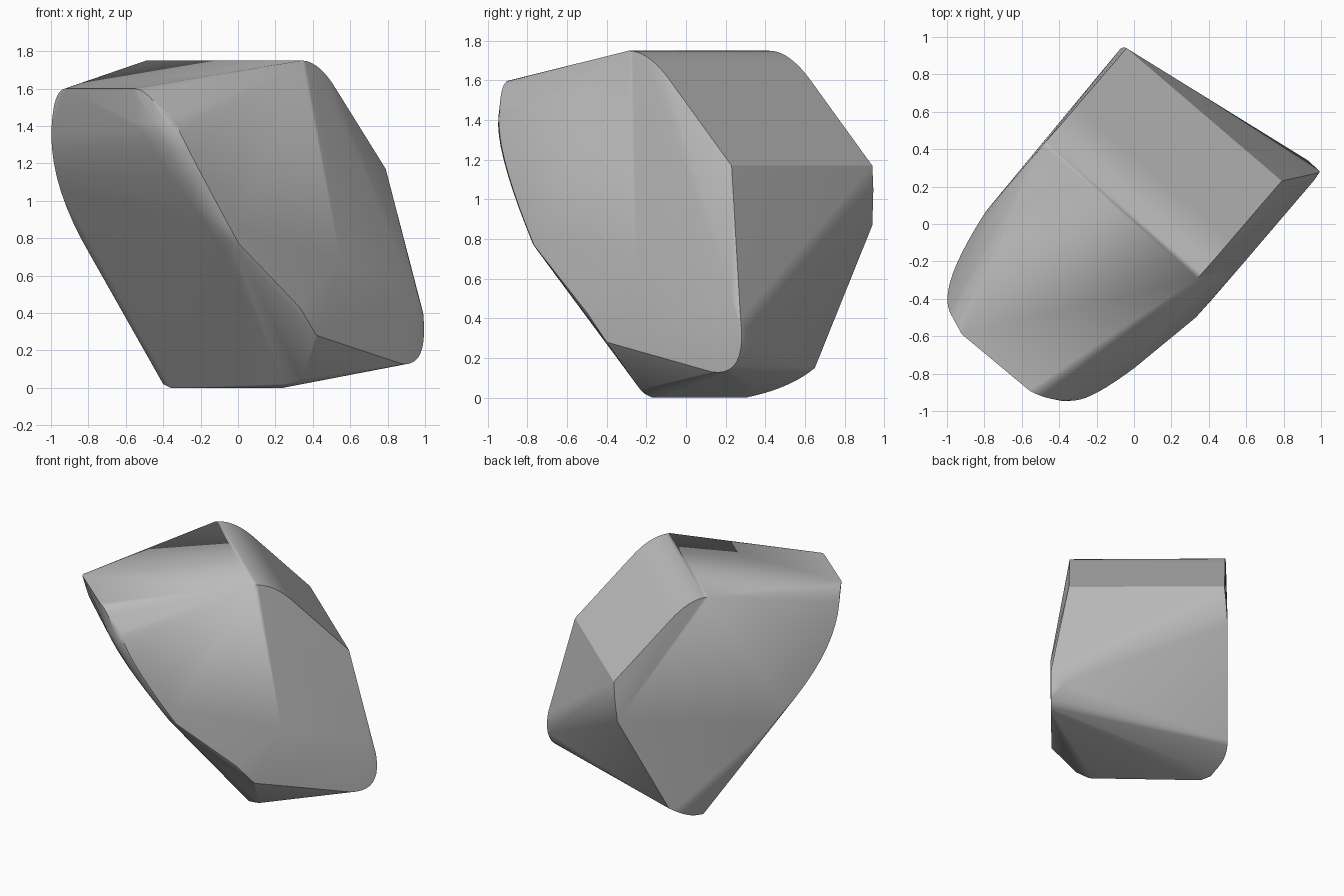
import bpy
import bmesh
import math
from mathutils import Vector

cube = bpy.data.objects.get("Cube")
if cube:
    bpy.data.objects.remove(cube, do_unlink=True)


def arc(start, control, end, steps=10):
    """Points along a rounded edge bending towards its control point."""
    start, control, end = Vector(start), Vector(control), Vector(end)
    points = []
    for step in range(steps + 1):
        t = step / steps
        points.append(start.lerp(control, t).lerp(control.lerp(end, t), t))
    return points


def make_material(name, color):
    material = bpy.data.materials.new(name)
    material.use_nodes = True
    material.diffuse_color = color
    shader = material.node_tree.nodes["Principled BSDF"]
    shader.inputs["Base Color"].default_value = color
    return material


def make_hull(name, points, material):
    """Wrap a convex skin around the points and shade its rounded parts smooth."""
    shape = bmesh.new()
    for point in points:
        shape.verts.new(point)
    bmesh.ops.remove_doubles(shape, verts=shape.verts[:], dist=.002)
    bmesh.ops.convex_hull(shape, input=shape.verts[:])
    loose = [vert for vert in shape.verts if not vert.link_faces]
    bmesh.ops.delete(shape, geom=loose, context="VERTS")
    bmesh.ops.recalc_face_normals(shape, faces=shape.faces[:])

    mesh = bpy.data.meshes.new(name)
    shape.to_mesh(mesh)
    shape.free()
    mesh.materials.append(material)
    body = bpy.data.objects.new(name, mesh)
    bpy.context.collection.objects.link(body)
    bpy.ops.object.select_all(action="DESELECT")
    body.select_set(True)
    bpy.context.view_layer.objects.active = body
    bpy.ops.object.shade_smooth_by_angle(angle=math.radians(30))

    # Large faces keep their flat look beside the rounded edges
    weighted = body.modifiers.new("flat faces", "WEIGHTED_NORMAL")
    weighted.keep_sharp = True
    return body


# Top ridge and back slope: one rounded profile repeated across the body
across = Vector((-.83, .71, 0))
back_slope = arc((.34, -.29, 1.75), (.44, -.18, 1.75), (.54, -.06, 1.57))
back_slope.append(Vector((.79, .23, 1.17)))
points = back_slope + [point + across for point in back_slope]

# Rounded ends of the front top edge
points += arc((-.92, -.59, 1.6), (-.965, -.51, 1.6), (-.985, -.47, 1.5))
points += arc((-.56, -.89, 1.6), (-.48, -.935, 1.6), (-.4, -.94, 1.45))

# Bulging front: its far edge
points += arc((-.985, -.47, 1.5), (-1.05, -.33, 1.15), (-.79, .07, .71))

# Its near edge, rounded by side-by-side curves that draw together lower down
for x, y in [(-.15, .087), (-.07, .027), (0, 0), (.05, .005), (.12, .07)]:
    shift = Vector((x, y, 0))
    points += arc(Vector((-.4, -.94, 1.45)) + shift,
                  Vector((-.33, -.985, 1.29)) + shift,
                  Vector((-.02, -.77, .77)) + shift / 2)

# Flat side facet with its rounded lower corner
points += [(.33, -.5, .43), (.42, -.4, .28), (.55, -.25, .68), (.96, .23, .5)]
points += arc((.99, .275, .4), (1.02, .31, .1), (.87, .13, .13))

# Back corners
points += [(.93, .34, .28), (-.07, .94, .87), (-.05, .945, 1.05)]

# Narrow foot with softened corners, and rounded underside
points += [(.24, -.17, 0), (.24, -.21, .02), (.34, -.23, .04), (-.4, .36, .02)]
points += arc((-.36, .3, 0), (-.43, .525, .045), (-.31, .65, .15))

stone = make_material("stone grey", (.5, .5, .5, 1))
make_hull("boulder", points, stone)
